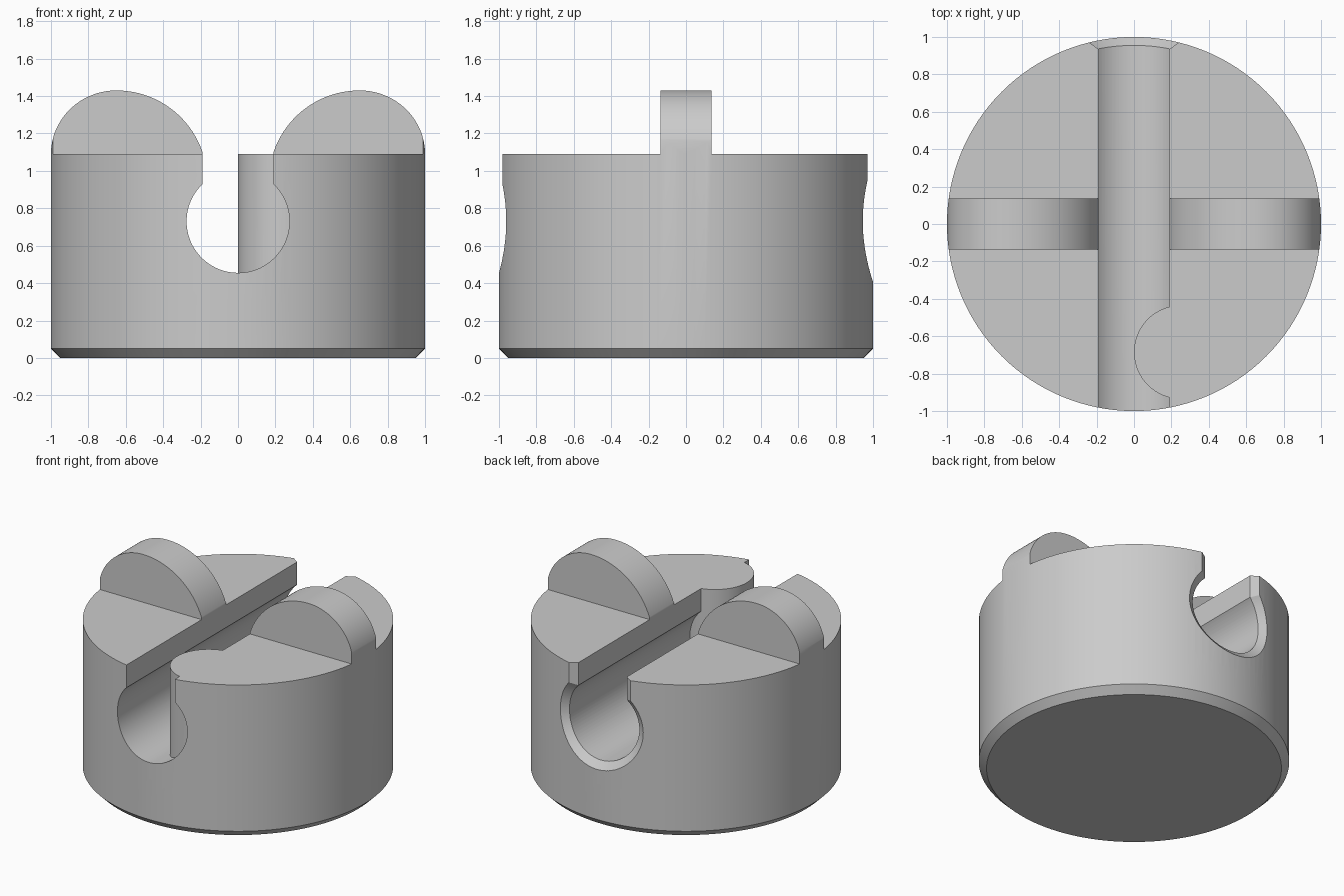
import bpy, bmesh
from math import sin, cos, pi, asin, sqrt, radians

cube = bpy.data.objects.get("Cube")
if cube:
    bpy.data.objects.remove(cube, do_unlink=True)

TOP = 1.09            # height of the flat deck
SLOT, BORE = 0.19, 0.275   # slot half width and bore radius
BORE_Z = 0.73


def loft(name, rings):
    """Closed solid through rings of equal length."""
    bm = bmesh.new()
    loops = [[bm.verts.new(p) for p in ring] for ring in rings]
    n = len(loops[0])
    for a, b in zip(loops, loops[1:]):
        for i in range(n):
            j = (i + 1) % n
            bm.faces.new((a[i], a[j], b[j], b[i]))
    bm.faces.new(loops[0])
    bm.faces.new(loops[-1])
    bmesh.ops.recalc_face_normals(bm, faces=bm.faces)
    mesh = bpy.data.meshes.new(name)
    bm.to_mesh(mesh)
    bm.free()
    obj = bpy.data.objects.new(name, mesh)
    bpy.context.collection.objects.link(obj)
    return obj


def circle(r, z, x=0, y=0, n=128):
    return [(x + r * cos(2 * pi * i / n), y + r * sin(2 * pi * i / n), z) for i in range(n)]


def prism(name, profile, y0, y1):
    return loft(name, [[(x, y, z) for x, z in profile] for y in (y0, y1)])


def arc(cx, cz, r, a0, a1, n):
    return [(cx + r * cos(a0 + (a1 - a0) * i / n), cz + r * sin(a0 + (a1 - a0) * i / n))
            for i in range(n + 1)]


def keyhole(grow=0.0):
    """Round bore with a narrower slot open to the top."""
    w, r = SLOT + grow, BORE + grow
    a = pi / 2 - asin(w / r)
    return [(w, 2), (-w, 2)] + arc(0, BORE_Z, r, pi - a, 2 * pi + a, 64)


def subtract(target, cutter):
    mod = target.modifiers.new("cut", "BOOLEAN")
    mod.operation, mod.solver, mod.object = "DIFFERENCE", "EXACT", cutter
    bpy.context.view_layer.update()
    deps = bpy.context.evaluated_depsgraph_get()
    mesh = bpy.data.meshes.new_from_object(target.evaluated_get(deps))
    target.modifiers.clear()
    target.data = mesh
    bpy.data.objects.remove(cutter, do_unlink=True)


# Round body with a chamfered foot, tall enough to include the fins
body = loft("slotted_body", [circle(0.95, 0), circle(1, 0.05), circle(1, 1.6)])

# Trim everything above the deck except the two rounded fins
trim = prism("deck_trim", [(-1.5, TOP), (1.5, TOP), (1.5, 1.8), (-1.5, 1.8)], -1.5, 1.5)
peak_x, peak_z, outer_r, inner_r = 0.65, 1.43, 0.35, 0.486
for side in (1, -1):
    outline = [(peak_x + outer_r, 0.9)]
    outline += arc(peak_x, TOP, outer_r, 0, pi / 2, 32)[:-1]
    # ease both arcs to a common peak
    outline = [(x, TOP + (z - TOP) * (peak_z - TOP) / outer_r if z > TOP else z)
               for x, z in outline]
    outline += arc(peak_x, peak_z - inner_r, inner_r, pi / 2, pi, 32)
    outline.append((peak_x - inner_r, 0.9))
    subtract(trim, prism("fin_shape", [(side * x, z) for x, z in outline], -0.137, 0.137))
subtract(body, trim)

# Keyhole channel, leaving a round post standing at the front
channel = prism("channel", keyhole(), -1.3, 1.3)
subtract(channel, loft("post_shape", [circle(0.25, z, 0.25, -0.685, 64) for z in (0.1, 2.5)]))
subtract(body, channel)

# Flared rim of the channel at the back, following the round wall
rim = [[(x, sqrt(1 - x * x) + offset, z) for x, z in keyhole(grow)]
       for offset, grow in ((-0.055, -0.011), (0.045, 0.099))]
subtract(body, loft("back_rim", rim))

# Plain grey finish
grey = bpy.data.materials.new("grey")
grey.use_nodes = True
colour = (0.6, 0.6, 0.6, 1)
grey.diffuse_color = colour
grey.node_tree.nodes["Principled BSDF"].inputs["Base Color"].default_value = colour
body.data.materials.clear()
body.data.materials.append(grey)

bpy.ops.object.select_all(action="DESELECT")
body.select_set(True)
bpy.context.view_layer.objects.active = body
bpy.ops.object.shade_smooth_by_angle(angle=radians(25))
